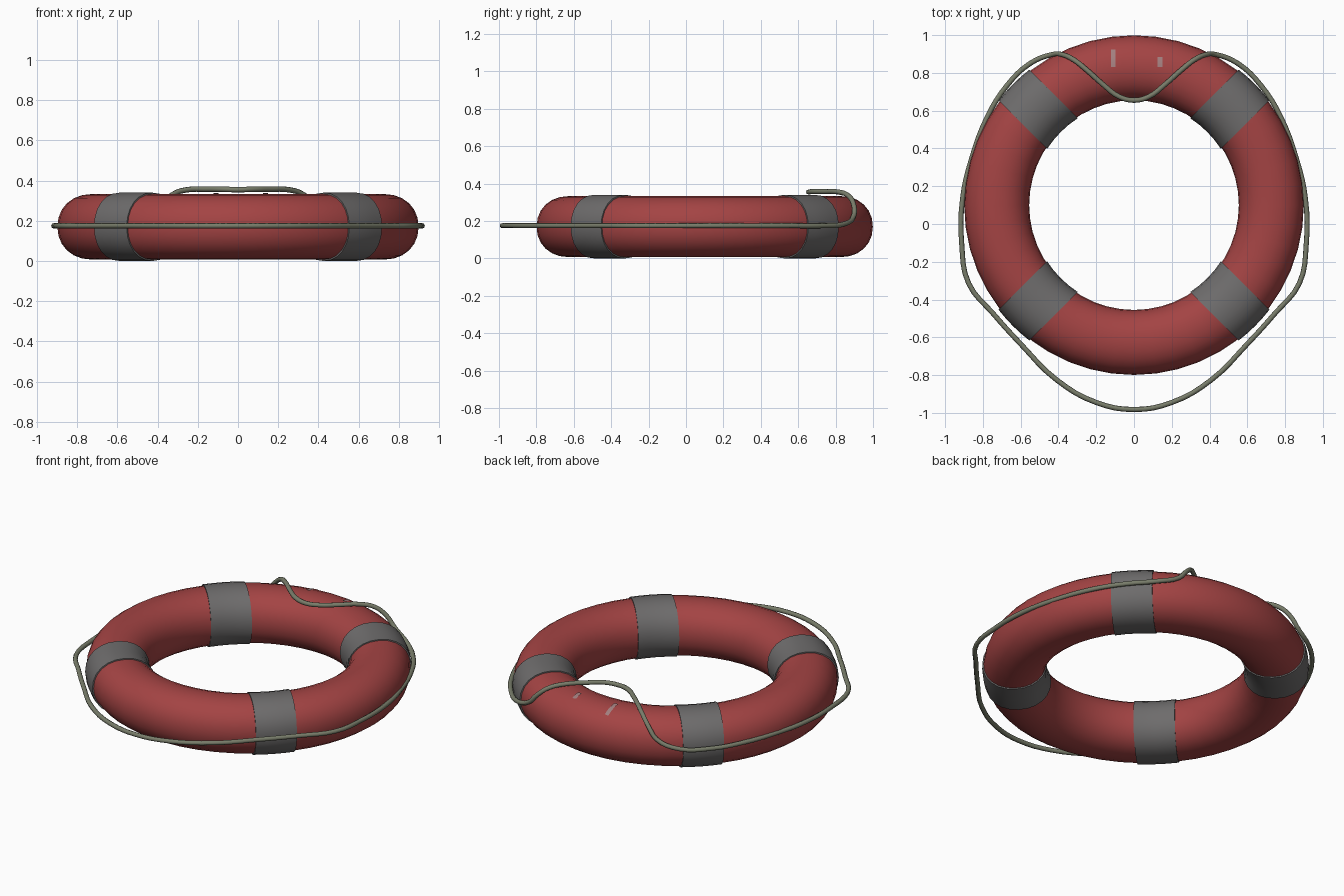
import bpy, math

if "Cube" in bpy.data.objects:
    bpy.data.objects.remove(bpy.data.objects["Cube"])

CY, CZ = 0.10, 0.170            # ring centre (y) and mid height
R, RA, RB = 0.727, 0.172, 0.163  # ring radius, tube half width, tube half height


def material(name, rgb):
    m = bpy.data.materials.new(name)
    m.diffuse_color = (*rgb, 1)
    m.use_nodes = True
    m.node_tree.nodes["Principled BSDF"].inputs["Base Color"].default_value = m.diffuse_color
    return m


RED = material("faded red", (0.37, 0.057, 0.057))
GREY = material("grey tape", (0.155, 0.150, 0.150))
ROPE = material("olive rope", (0.19, 0.205, 0.145))
WORN = material("worn pale patch", (0.36, 0.21, 0.21))


def section(t, grow=0.0):
    """Slightly boxy tube section: radial distance and height."""
    c, s = math.cos(t), math.sin(t)
    return (R + (RA + grow) * math.copysign(abs(c) ** 0.94, c),
            CZ + (RB + grow) * math.copysign(abs(s) ** 0.94, s))


def add_mesh(name, verts, faces, mat):
    me = bpy.data.meshes.new(name)
    me.from_pydata(verts, [], faces)
    me.materials.append(mat)
    ob = bpy.data.objects.new(name, me)
    bpy.context.collection.objects.link(ob)
    bpy.ops.object.select_all(action='DESELECT')
    ob.select_set(True)
    bpy.context.view_layer.objects.active = ob
    bpy.ops.object.shade_smooth_by_angle(angle=math.radians(50))
    return ob


def grid_faces(rows, cols, wrap_rows):
    n = rows if wrap_rows else rows - 1
    return [(i * cols + j, ((i + 1) % rows) * cols + j,
             ((i + 1) % rows) * cols + (j + 1) % cols, i * cols + (j + 1) % cols)
            for i in range(n) for j in range(cols)]


# Buoyant ring
N, M = 48, 24
verts = []
for i in range(N):
    a = 2 * math.pi * i / N
    for j in range(M):
        r, z = section(2 * math.pi * j / M)
        verts.append((r * math.cos(a), CY + r * math.sin(a), z))
add_mesh("ring", verts, grid_faces(N, M, True), RED)

# Four parallel-sided tape bands, rims tucked into the ring
for k in range(4):
    a0 = math.pi / 4 + k * math.pi / 2
    rows = [(-0.115, -0.008), (-0.115, 0.007), (-0.058, 0.007), (0, 0.007),
            (0.058, 0.007), (0.115, 0.007), (0.115, -0.008)]
    verts = []
    for off, grow in rows:
        for j in range(M):
            r, z = section(2 * math.pi * j / M, grow)
            a = a0 + math.asin(off / r)
            verts.append((r * math.cos(a), CY + r * math.sin(a), z))
    add_mesh(f"tape_band_{k + 1}", verts, grid_faces(len(rows), M, False), GREY)

# Two small worn patches on the top at the back
for n, (x0, x1, y0, y1) in enumerate([(-0.122, -0.098, 0.83, 0.925),
                                      (0.125, 0.150, 0.83, 0.885)]):
    verts, steps = [], 5
    for i in range(steps):
        y = y0 + (y1 - y0) * i / (steps - 1)
        for x in (x0, x1):
            d = (math.hypot(x, y - CY) - R) / RA
            z = CZ + RB * math.sqrt(1 - d * d) + 0.005
            verts.append((x, y, z))
    faces = [(2 * i, 2 * i + 1, 2 * i + 3, 2 * i + 2) for i in range(steps - 1)]
    add_mesh(f"worn_patch_{n + 1}", verts, faces, WORN)

# Grab rope: right half path, mirrored into one closed loop
half = [(0, .655, .355), (.08, .675, .357), (.16, .735, .357), (.25, .815, .355),
        (.32, .87, .334), (.38, .897, .285), (.43, .898, .23), (.55, .85, .185),
        (.675, .73, .175), (.775, .57, .175), (.86, .345, .175), (.908, .13, .175),
        (.912, -.105, .175), (.875, -.315, .175), (.745, -.475, .175),
        (.60, -.635, .175), (.41, -.825, .175), (.20, -.945, .175), (0, -.982, .175)]
path = half + [(-x, y, z) for x, y, z in half[-2:0:-1]]
cu = bpy.data.curves.new("grab_rope", 'CURVE')
cu.dimensions = '3D'
cu.bevel_depth = 0.0135
cu.bevel_resolution = 2
cu.resolution_u = 4
sp = cu.splines.new('BEZIER')
sp.bezier_points.add(len(path) - 1)
for bp, co in zip(sp.bezier_points, path):
    bp.co = co
    bp.handle_left_type = bp.handle_right_type = 'AUTO'
sp.use_cyclic_u = True
cu.materials.append(ROPE)
rope = bpy.data.objects.new("grab_rope", cu)
bpy.context.collection.objects.link(rope)
bpy.ops.object.select_all(action='DESELECT')
rope.select_set(True)
bpy.context.view_layer.objects.active = rope
bpy.ops.object.convert(target='MESH')
bpy.ops.object.shade_smooth_by_angle(angle=math.radians(60))
